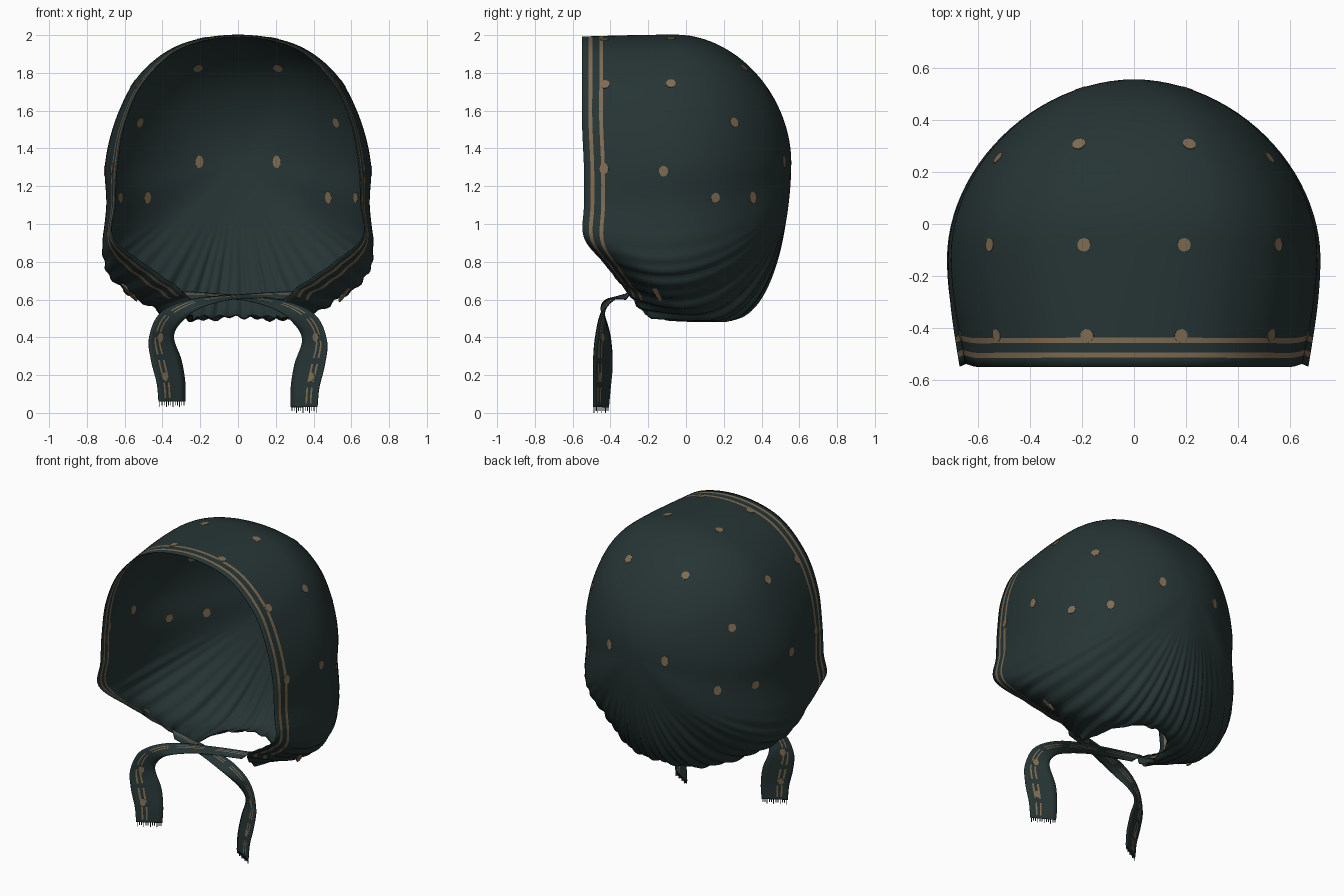
import bpy
import bmesh
import math
from mathutils import Vector, Matrix
from mathutils.bvhtree import BVHTree

if "Cube" in bpy.data.objects:
    bpy.data.objects.remove(bpy.data.objects["Cube"], do_unlink=True)


def material(name, colour):
    m = bpy.data.materials.new(name)
    m.use_nodes = True
    m.diffuse_color = colour
    bsdf = m.node_tree.nodes["Principled BSDF"]
    bsdf.inputs["Base Color"].default_value = colour
    bsdf.inputs["Roughness"].default_value = 0.9
    return m


CLOTH = material("dark teal cloth", (0.020, 0.035, 0.035, 1))
TRIM = material("tan trim", (0.21, 0.15, 0.085, 1))


def spline(points, steps, closed=False):
    """Catmull-Rom samples through the points."""
    pts = [Vector(p) for p in points]
    n = len(pts)
    pick = (lambda i: pts[i % n]) if closed else (lambda i: pts[max(0, min(n - 1, i))])
    out = []
    for i in range(n if closed else n - 1):
        a, b, c, d = (pick(i + k) for k in (-1, 0, 1, 2))
        for s in range(steps):
            t = s / steps
            out.append(0.5 * (2 * b + (c - a) * t + (2 * a - 5 * b + 4 * c - d) * t ** 2
                              + (3 * b - a - 3 * c + d) * t ** 3))
    if not closed:
        out.append(pts[-1])
    return out


def finish(name, bm):
    mesh = bpy.data.meshes.new(name)
    bm.to_mesh(mesh)
    bm.free()
    obj = bpy.data.objects.new(name, mesh)
    bpy.context.collection.objects.link(obj)
    mesh.materials.append(CLOTH)
    mesh.materials.append(TRIM)
    return obj


def cloth_sheet(name, lines, is_trim, closed=False):
    """Thin smooth sheet through lines of points; returns its search tree."""
    bm = bmesh.new()
    grid = [[bm.verts.new(p) for p in line] for line in lines]
    for i in range(len(grid) if closed else len(grid) - 1):
        a, b = grid[i], grid[(i + 1) % len(grid)]
        for j in range(len(a) - 1):
            f = bm.faces.new((a[j], a[j + 1], b[j + 1], b[j]))
            f.material_index = int(is_trim(i, j))
            f.smooth = True
    bmesh.ops.remove_doubles(bm, verts=bm.verts[:], dist=0.0002)
    bmesh.ops.recalc_face_normals(bm, faces=bm.faces[:])
    tree = BVHTree.FromBMesh(bm)
    obj = finish(name, bm)
    solid = obj.modifiers.new("thickness", "SOLIDIFY")
    solid.thickness = 0.005
    solid.offset = 0
    return tree


def dots(name, tree, spots, radius):
    """Small round plates that show on both sides of a sheet."""
    bm = bmesh.new()
    for x, y, z, stretch in spots:
        place, normal, _, _ = tree.find_nearest(Vector((x, y, z)))
        matrix = (Matrix.Translation(place) @ normal.to_track_quat("Z", "Y").to_matrix().to_4x4()
                  @ Matrix.Diagonal((1 / stretch ** 0.5, stretch, 1, 1)))
        bmesh.ops.create_cone(bm, cap_ends=True, segments=12, radius1=radius,
                              radius2=radius, depth=0.0095, matrix=matrix)
    for f in bm.faces:
        f.material_index = 1
    finish(name, bm)


def both_sides(half):
    """Close a half outline into a loop by mirroring it in x."""
    return half + [(-x, y, z) for x, y, z in half[-2:0:-1]]


# Bonnet: front rim and neck edge, widest outline, and the back pole
rim = [(0, -.55, 1.99), (.30, -.55, 1.93), (.50, -.55, 1.75), (.60, -.55, 1.53),
       (.64, -.54, 1.30), (.65, -.54, 1.10), (.66, -.54, .93), (.50, -.43, .79),
       (.28, -.30, .63), (.25, -.18, .51), (.18, .10, .51), (0, .20, .51)]
widest = [(0, -.05, 2.0), (.30, -.05, 1.95), (.51, -.08, 1.80), (.635, -.10, 1.58),
          (.70, -.12, 1.33), (.695, -.12, 1.10), (.715, -.13, .85), (.66, -.10, .70),
          (.48, -.03, .57), (.30, .10, .50), (.15, .20, .495), (0, .25, .51)]
STEPS = 10
CORNER = 8 * STEPS
rim_loop = spline(both_sides(rim), STEPS, True)
wide_loop = spline(both_sides(widest), STEPS, True)
pole = Vector((0, .555, 1.33))
TRIM_ROWS = (.035, .055, .092, .112)


def gather(p, column):
    """Pleats that deepen towards the neck."""
    weight = max(0, min(1, (1.0 - p.z) / .4)) * max(0, min(1, (p.y + .5) / .3))
    wave = math.sin(column * 1.35) + .5 * math.sin(column * .71)
    out = Vector((p.x, p.y, (p.z - 1.3) * .6)).normalized()
    return p + out * wave * weight * .009


profiles = []
for col, (r, w) in enumerate(zip(rim_loop, wide_loop)):
    length = (w - r).length
    scale = min(1, length / .4)
    start = TRIM_ROWS[-1] * scale / length
    parts = [0] + [d * scale / length for d in TRIM_ROWS]
    parts += [start + (1 - start) * k / 8 for k in range(1, 9)]
    line = []
    for u in parts:
        ease = math.sin(u * math.pi / 2)
        line.append(Vector((r.x + (w.x - r.x) * ease, r.y + (w.y - r.y) * u,
                            r.z + (w.z - r.z) * ease)))
    for k in range(1, 25):
        c = math.cos(k / 24 * math.pi / 2)
        rise = max(0, 1 - max(0, c) ** 1.9) ** (1 / 1.9)
        line.append(Vector((w.x * c, w.y + (pole.y - w.y) * rise,
                            pole.z + (w.z - pole.z) * c)))
    line[-1] = pole.copy()
    profiles.append([gather(p, col) for p in line])

total = len(profiles)
bonnet = cloth_sheet("bonnet_shell", profiles,
                     lambda i, j: j in (1, 3) and (i < CORNER or i >= total - CORNER), True)

# Dots on the bonnet, including those touching the inner trim line
half_spots = [(.19, -.08, 1.97, 1), (.55, -.08, 1.74, 1), (.21, .30, 1.82, 1),
              (.53, .26, 1.54, 1), (.21, .53, 1.33, 1.3), (.48, .35, 1.14, 1.2),
              (.69, -.12, 1.28, 1.1), (.66, .17, 1.14, 1), (.58, -.16, .63, 2.6),
              (.18, -.43, 1.97, 1), (.53, -.43, 1.74, 1), (.65, -.43, 1.29, 1.2)]
dots("bonnet_dots", bonnet,
     [(s * x, y, z, k) for x, y, z, k in half_spots for s in (1, -1)], .026)

# Ties: two ribbons that cross under the chin and hang down
outer = [(.30, -.28, .645), (0, -.33, .625), (-.25, -.39, .60), (-.41, -.45, .53),
         (-.47, -.48, .40), (-.46, -.49, .28), (-.43, -.49, .16), (-.42, -.49, .06)]
inner = [(.25, -.32, .60), (0, -.41, .605), (-.19, -.45, .56), (-.30, -.42, .48),
         (-.34, -.40, .40), (-.30, -.39, .28), (-.28, -.40, .16), (-.28, -.41, .06)]
ACROSS = (0, .12, .22, .28, .38, .44, .60, .80, 1)


def tie(name, side, drop):
    def place(p, t):
        return Vector((p.x * side, p.y, p.z - drop * t))

    a, b = spline(outer, 8), spline(inner, 8)
    lines = []
    for i, (p, q) in enumerate(zip(a, b)):
        t = i / (len(a) - 1)
        lines.append([place(p.lerp(q, f), t) for f in ACROSS])
    tree = cloth_sheet(name, lines, lambda i, j: j in (2, 4) and i % 8 < 6)
    dots(name + "_dots", tree, [(-.41 * side, -.45, .40, 1.2), (-.39 * side, -.46, .19, 1.2)], .02)

    # Frayed threads along the cut end
    bm = bmesh.new()
    for k in range(12):
        top = lines[-1][0].lerp(lines[-1][-1], (k + .5) / 12)
        length = .02 + .01 * (k % 3 == 0)
        matrix = (Matrix.Translation(top - Vector((0, 0, length / 2)))
                  @ Matrix.Diagonal((.004, .004, length, 1)))
        bmesh.ops.create_cube(bm, size=1, matrix=matrix)
    finish(name + "_fringe", bm)


tie("right_tie", 1, 0)
tie("left_tie", -1, .03)
